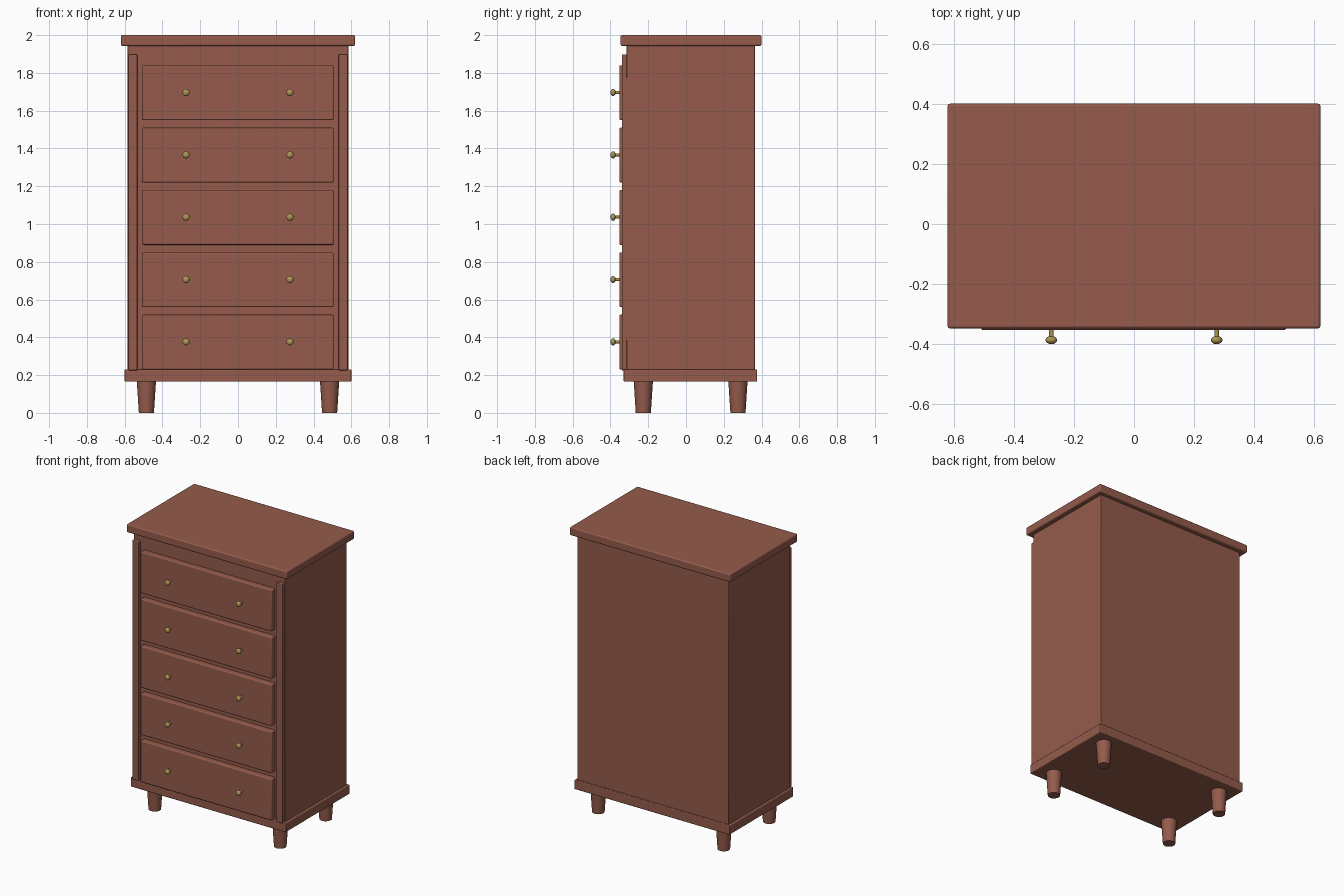
import bpy
import math

# Remove the default cube
cube = bpy.data.objects.get("Cube")
if cube:
    bpy.data.objects.remove(cube, do_unlink=True)


def material(name, rgb):
    mat = bpy.data.materials.new(name)
    mat.use_nodes = True
    mat.diffuse_color = (*rgb, 1)
    mat.node_tree.nodes["Principled BSDF"].inputs["Base Color"].default_value = (*rgb, 1)
    return mat


wood = material("reddish brown wood", (0.30, 0.105, 0.071))
brass = material("brass", (0.42, 0.30, 0.09))


def finish(name, mat):
    obj = bpy.context.object
    obj.name = name
    obj.data.name = name
    obj.data.materials.append(mat)
    return obj


def box(name, x, y, z, bevel=0.0):
    """Box from (min, max) ranges, with softened edges."""
    ranges = (x, y, z)
    bpy.ops.mesh.primitive_cube_add(size=1, location=[(a + b) / 2 for a, b in ranges])
    obj = finish(name, wood)
    obj.scale = [b - a for a, b in ranges]
    bpy.ops.object.transform_apply(location=False, rotation=False, scale=True)
    if bevel:
        mod = obj.modifiers.new("soft edges", "BEVEL")
        mod.width = bevel
        mod.segments = 3
        bpy.ops.object.shade_smooth_by_angle(angle=math.radians(35))
    return obj


# Carcass, plinth and top board
box("carcass", (-0.585, 0.585), (-0.315, 0.365), (0.20, 1.96), 0.003)
box("plinth", (-0.60, 0.60), (-0.33, 0.377), (0.165, 0.23), 0.005)
box("top_board", (-0.62, 0.62), (-0.347, 0.40), (1.943, 2.0), 0.008)

# Corner posts and tapered legs
for side, sx in (("right", -1), ("left", 1)):
    post_x = sorted((sx * 0.533, sx * 0.58))
    box(f"{side}_corner_post", post_x, (-0.34, -0.305), (0.225, 1.897), 0.005)
    for end, y in (("front", -0.226), ("back", 0.275)):
        bpy.ops.mesh.primitive_cone_add(vertices=32, radius1=0.04, radius2=0.051,
                                        depth=0.17, location=(sx * 0.485, y, 0.085))
        finish(f"{end}_{side}_leg", wood)
        bpy.ops.object.shade_smooth_by_angle(angle=math.radians(35))

# Drawer fronts, each with two knobs
for i in range(5):
    base = 0.23 + i * 0.33
    box(f"drawer_front_{i + 1}", (-0.508, 0.506), (-0.353, -0.305), (base, base + 0.29), 0.007)
    for side, sx in (("right", -1), ("left", 1)):
        x, z = sx * 0.275, base + 0.146
        bpy.ops.mesh.primitive_cylinder_add(vertices=16, radius=0.008, depth=0.04,
                                            location=(x, -0.365, z),
                                            rotation=(math.pi / 2, 0, 0))
        finish(f"{side}_knob_stem_{i + 1}", brass)
        bpy.ops.object.shade_smooth_by_angle(angle=math.radians(35))
        bpy.ops.mesh.primitive_uv_sphere_add(segments=20, ring_count=12, radius=0.019,
                                             location=(x, -0.386, z),
                                             rotation=(math.pi / 2, 0, 0))
        knob = finish(f"{side}_knob_{i + 1}", brass)
        knob.scale.z = 0.72
        bpy.ops.object.shade_smooth()
